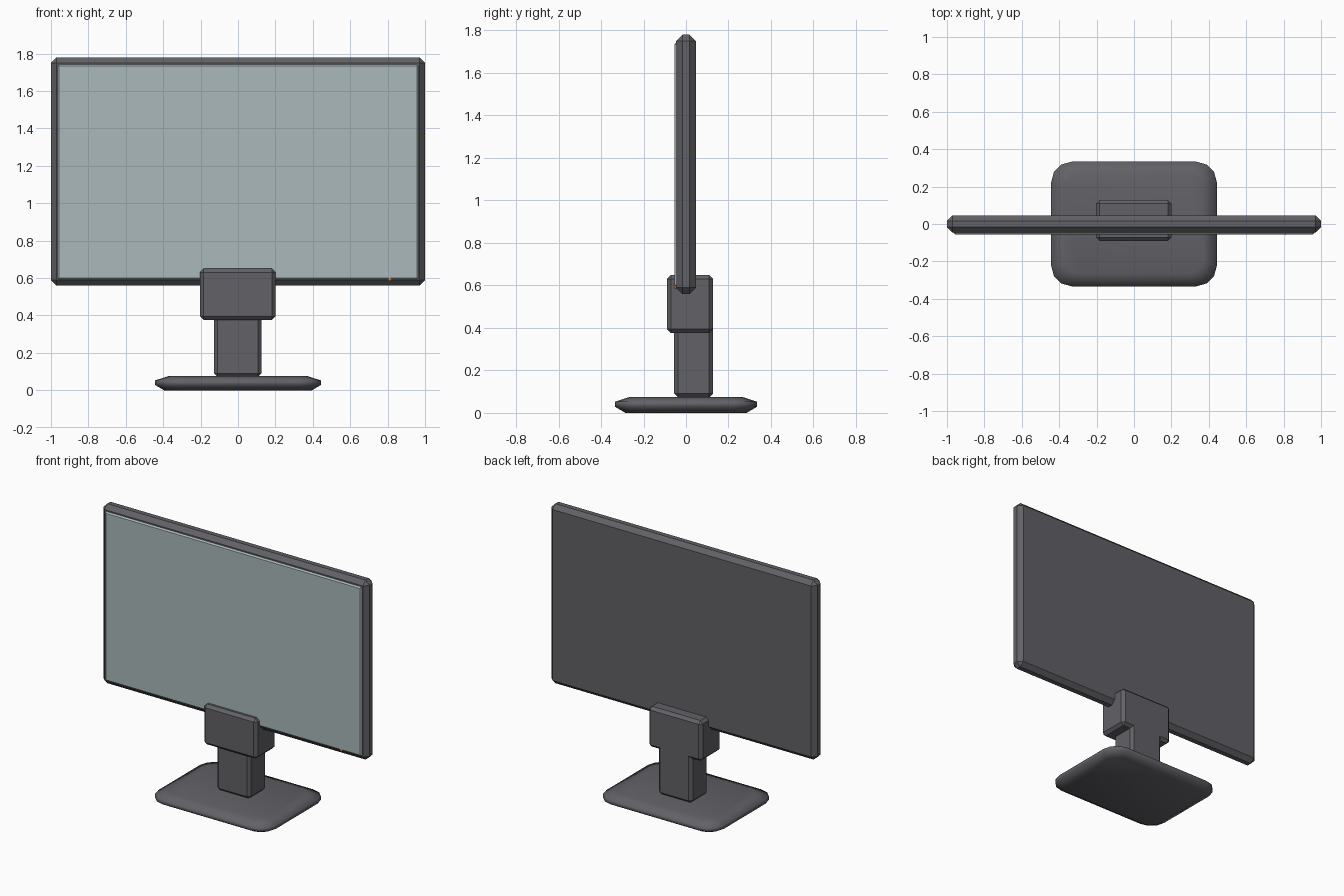
import bpy, bmesh
from math import sin, cos, pi

if "Cube" in bpy.data.objects:
    bpy.data.objects.remove(bpy.data.objects["Cube"])


def material(name, rgb):
    m = bpy.data.materials.new(name)
    m.diffuse_color = (*rgb, 1)
    m.use_nodes = True
    m.node_tree.nodes["Principled BSDF"].inputs["Base Color"].default_value = m.diffuse_color
    return m


dark = material("dark_plastic", (0.12, 0.12, 0.135))
glass = material("screen_glass", (0.40, 0.48, 0.49))
orange = material("orange_light", (0.8, 0.25, 0.05))


def finish(bm, name, mat, smooth=False):
    bmesh.ops.recalc_face_normals(bm, faces=bm.faces[:])
    me = bpy.data.meshes.new(name)
    bm.to_mesh(me)
    bm.free()
    me.materials.append(mat)
    for p in me.polygons:
        p.use_smooth = smooth
    ob = bpy.data.objects.new(name, me)
    bpy.context.collection.objects.link(ob)
    return ob


def chamfered_box(name, lo, hi, chamfer, mat):
    bm = bmesh.new()
    bmesh.ops.create_cube(bm, size=1)
    for v in bm.verts:
        for i in range(3):
            v.co[i] = hi[i] if v.co[i] > 0 else lo[i]
    bmesh.ops.bevel(bm, geom=bm.edges[:], offset=chamfer, segments=1,
                    profile=0.5, affect='EDGES')
    return finish(bm, name, mat)


def rounded_slab(name, levels, mat, segs=3):
    """Stack of rounded rectangles: (half x, half y, corner radius, z)."""
    bm = bmesh.new()
    rings = []
    for hx, hy, r, z in levels:
        ring = []
        for q, (sx, sy) in enumerate([(1, 1), (-1, 1), (-1, -1), (1, -1)]):
            for k in range(segs + 1):
                a = (q + k / segs) * pi / 2
                ring.append(bm.verts.new((sx * (hx - r) + r * cos(a),
                                          sy * (hy - r) + r * sin(a), z)))
        rings.append(ring)
    n = len(rings[0])
    for a, b in zip(rings, rings[1:]):
        for i in range(n):
            bm.faces.new((a[i], a[(i + 1) % n], b[(i + 1) % n], b[i]))
    bm.faces.new(rings[0])
    bm.faces.new(rings[-1])
    return finish(bm, name, mat, smooth=True)


# Display housing and screen
chamfered_box("display_housing", (-1, -0.046, 0.56), (1, 0.046, 1.78), 0.029, dark)
chamfered_box("screen", (-0.965, -0.055, 0.592), (0.965, -0.03, 1.742), 0.009, glass)

# Stand: head block and neck share the same back plane
chamfered_box("stand_head", (-0.203, -0.09, 0.376), (0.2, 0.128, 0.65), 0.019, dark)
chamfered_box("stand_neck", (-0.128, -0.056, 0.072), (0.125, 0.128, 0.42), 0.019, dark)

# Foot plate with sloped rim
rounded_slab("stand_base", [(0.395, 0.285, 0.08, 0.0),
                            (0.443, 0.333, 0.11, 0.028),
                            (0.443, 0.333, 0.11, 0.053),
                            (0.373, 0.265, 0.08, 0.075)], dark)

# Power light
bm = bmesh.new()
bmesh.ops.create_uvsphere(bm, u_segments=12, v_segments=8, radius=0.012)
bmesh.ops.translate(bm, verts=bm.verts[:], vec=(0.812, -0.046, 0.596))
finish(bm, "power_light", orange, smooth=True)
